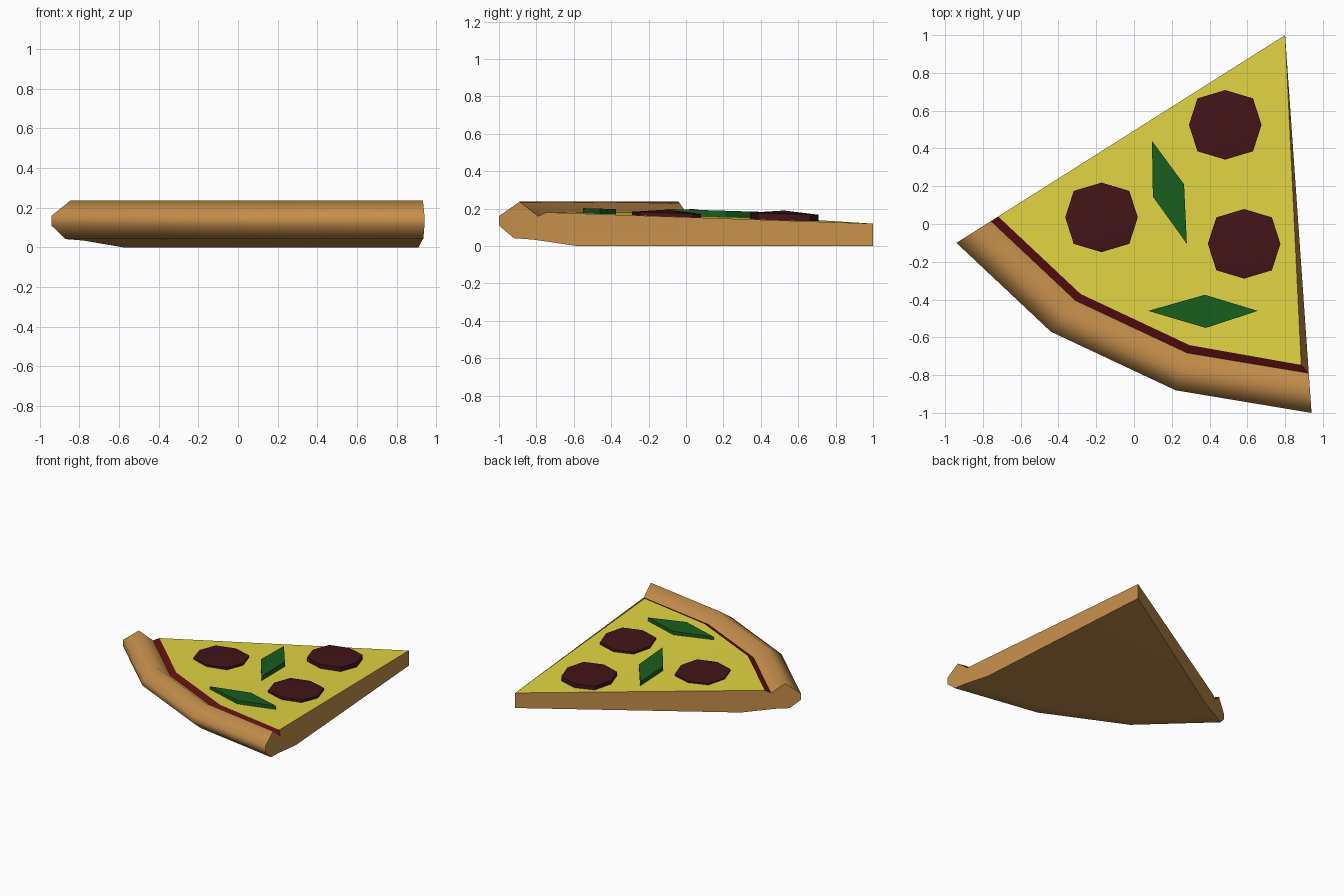
import bpy, bmesh, math
from mathutils import Vector

if "Cube" in bpy.data.objects:
    bpy.data.objects.remove(bpy.data.objects["Cube"])

TIP = Vector((0.8, 1.0))
OUTER = [Vector(p) for p in ((-0.94, -0.10), (-0.44, -0.57), (0.22, -0.88), (0.94, -1.0))]


def material(name, color):
    m = bpy.data.materials.new(name)
    m.diffuse_color = (*color, 1)
    m.use_nodes = True
    m.node_tree.nodes["Principled BSDF"].inputs["Base Color"].default_value = m.diffuse_color
    return m


CRUST = material("baked dough", (0.55, 0.27, 0.07))
SAUCE = material("tomato", (0.12, 0.005, 0.006))
CHEESE = material("cheese", (0.75, 0.66, 0.055))
MEAT = material("pepperoni", (0.055, 0.007, 0.009))
GREEN = material("basil", (0.01, 0.11, 0.013))


def finish(bm, name, mat, smooth=None, upward=False):
    bmesh.ops.recalc_face_normals(bm, faces=bm.faces)
    if upward:
        for f in bm.faces:
            f.normal_update()
            if f.normal.z < 0:
                f.normal_flip()
    me = bpy.data.meshes.new(name)
    bm.to_mesh(me)
    bm.free()
    ob = bpy.data.objects.new(name, me)
    bpy.context.collection.objects.link(ob)
    me.materials.append(mat)
    if smooth:
        bpy.ops.object.select_all(action='DESELECT')
        ob.select_set(True)
        bpy.context.view_layer.objects.active = ob
        bpy.ops.object.shade_smooth_by_angle(angle=math.radians(smooth))
    return ob


def ring(bm, s, z, inset=0.0):
    """One vertex per ray, at fraction s of the way from tip to outer rim."""
    pts = [TIP + (o - TIP) * s for o in OUTER]
    pts[3].x -= inset
    return [bm.verts.new((p.x, p.y, z)) for p in pts]


def bridge(bm, a, b):
    for i in range(3):
        bm.faces.new((a[i], a[i + 1], b[i + 1], b[i]))


EDGE = (0.873, 0.18, 0.037)     # outer edge of the cheese
VALLEY = (0.895, 0.16)          # where sauce meets the crust roll

# dough: flat base, rolled crust and the two cut sides
bm = bmesh.new()
profile = [(0.79, 0), (0.91, 0.035), (0.96, 0.042), (1.0, 0.11),
           (1.0, 0.16), (0.945, 0.237), VALLEY]
rings = [ring(bm, *p) for p in profile]
for a, b in zip(rings, rings[1:]):
    bridge(bm, a, b)
edge = ring(bm, *EDGE)
low = bm.verts.new((*TIP, 0))
high = bm.verts.new((*TIP, 0.12))
bm.faces.new([low] + rings[0])
for i in (0, 3):
    bm.faces.new([r[i] for r in rings[1:]])
    bm.faces.new((low, rings[0][i], rings[1][i], rings[6][i], edge[i], high))
for v in edge[1:3]:
    bm.verts.remove(v)
finish(bm, "crust", CRUST, 75)

# sauce strip
bm = bmesh.new()
bridge(bm, ring(bm, *VALLEY), ring(bm, *EDGE))
finish(bm, "sauce", SAUCE, upward=True)

# cheese fan
bm = bmesh.new()
edge = ring(bm, *EDGE)
high = bm.verts.new((*TIP, 0.12))
for i in range(3):
    bm.faces.new((high, edge[i], edge[i + 1]))
finish(bm, "cheese", CHEESE, 40, upward=True)


def topping(name, mat, center, outline, rise, depth, smooth=None):
    """Low prism with a slightly raised centre, tilted with the cheese."""
    bm = bmesh.new()
    c = Vector(center)
    top, bot = [], []
    for x, y in outline:
        z = c.z - rise - 0.03 * (y - c.y)
        top.append(bm.verts.new((x, y, z)))
        bot.append(bm.verts.new((x, y, z - depth)))
    n = len(top)
    for i in range(n):
        bm.faces.new((top[i], top[(i + 1) % n], bot[(i + 1) % n], bot[i]))
    bm.faces.new(bot)
    if rise:
        peak = bm.verts.new(c)
        for i in range(n):
            bm.faces.new((top[i], top[(i + 1) % n], peak))
    else:
        bm.faces.new(top)
    finish(bm, name, mat, smooth)


# pepperoni discs
for k, c in enumerate([(0.483, 0.525, 0.19), (-0.172, 0.035, 0.198), (0.583, -0.105, 0.195)]):
    outline = [(c[0] + 0.192 * math.cos(math.pi * j / 4), c[1] + 0.184 * math.sin(math.pi * j / 4))
               if j % 2 == 0 else
               (c[0] + 0.147 * math.copysign(1, math.cos(math.pi * j / 4)),
                c[1] + 0.14 * math.copysign(1, math.sin(math.pi * j / 4)))
               for j in range(8)]
    topping(f"pepperoni_{k + 1}", MEAT, c, outline, 0.017, 0.037, 40)

# basil leaves
topping("leaf_1", GREEN, (0.19, 0.17, 0.19),
        [(0.095, 0.44), (0.265, 0.21), (0.28, -0.105), (0.10, 0.145)], 0, 0.04)
topping("leaf_2", GREEN, (0.37, -0.46, 0.2),
        [(0.075, -0.46), (0.375, -0.375), (0.655, -0.46), (0.38, -0.55)], 0, 0.035)
